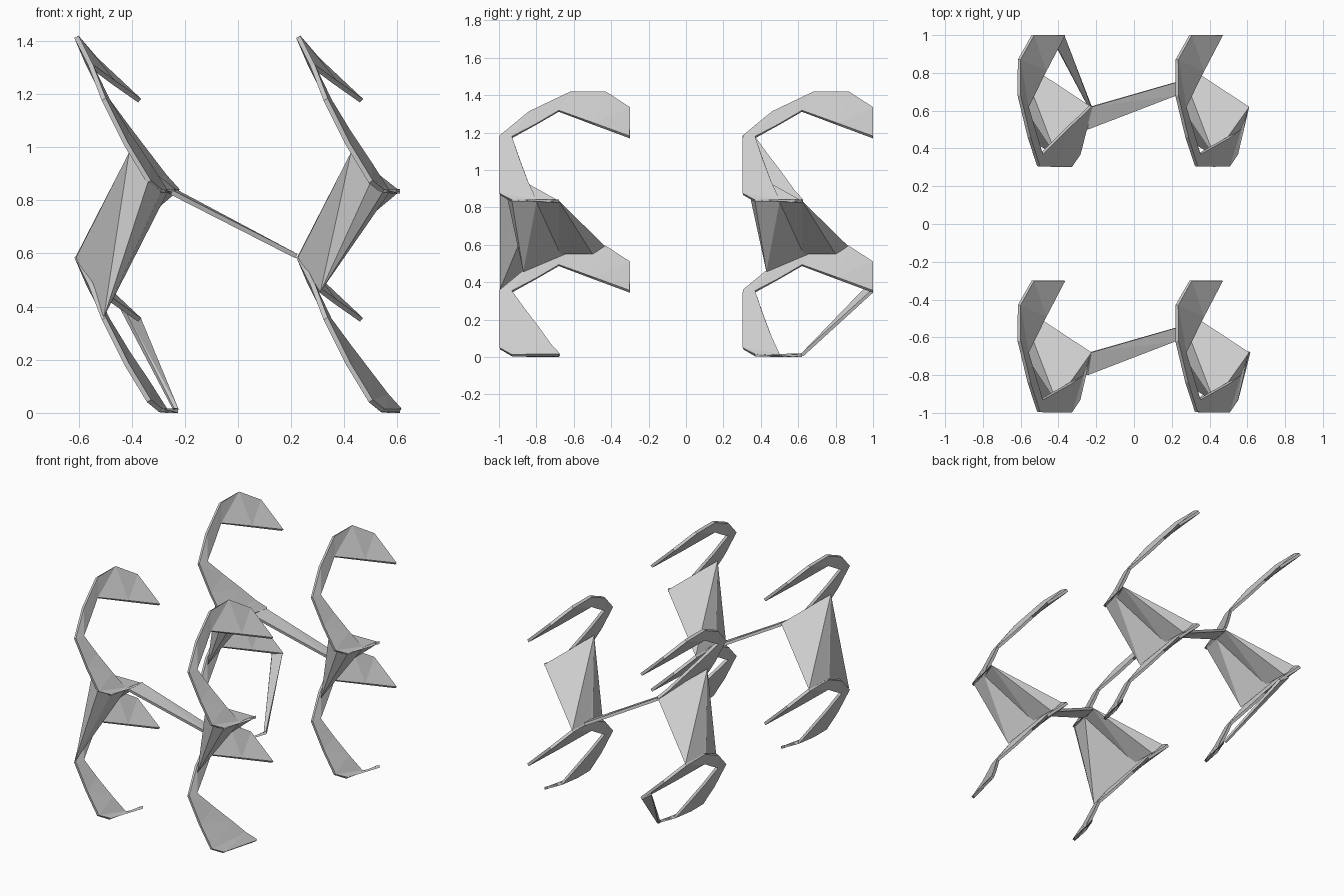
import bpy, bmesh
from mathutils import Vector

if "Cube" in bpy.data.objects:
    bpy.data.objects.remove(bpy.data.objects["Cube"])

STEP = Vector((0.835, 1.3, -0.825))   # spacing of the repeated lattice unit

# Twisted hook cross-sections: upper blade then lower blade, (outer, inner) edge
UPPER = [((-.535, -.3, 1.33), (-.37, -.3, 1.175)),
         ((-.608, -.43, 1.415), (-.47, -.49, 1.245)),
         ((-.608, -.62, 1.415), (-.565, -.68, 1.315)),
         ((-.555, -.84, 1.31), (-.53, -.80, 1.245)),
         ((-.505, -.995, 1.18), (-.49, -.93, 1.175))]
LOWER_FULL = [((-.42, -.995, 1.01), (-.42, -.86, 1.08)),
              ((-.335, -.995, .87), (-.34, -.78, .975)),
              ((-.29, -.93, .834), (-.275, -.72, .89)),
              ((-.225, -.68, .834), (-.23, -.675, .84))]
LOWER_CUT = [((-.42, -.995, 1.01), (-.42, -.89, 1.06)),
             ((-.335, -.995, .87), (-.34, -.845, .94)),
             ((-.29, -.93, .834), (-.27, -.80, .834)),
             ((-.235, -.70, .834), (-.225, -.68, .834))]

# Web joining the upper hook's foot to the lower hook's crown: core and flange
CORE = [(-.41, -.94, .98), (-.335, -.96, .87), (-.29, -.93, .83),
        (-.265, -.80, .83), (-.61, -.64, .585), (-.60, -.55, .59),
        (-.565, -.68, .55), (-.525, -.87, .455)]
FLANGE = [(-.41, -.94, .98), (-.265, -.80, .83), (-.225, -.68, .835),
          (-.61, -.62, .59), (-.605, -.43, .59), (-.57, -.50, .55),
          (-.565, -.68, .55)]
CORE_EXTRA = [(-.335, -.995, .88), (-.505, -.995, .36)]


def make(name, bm):
    bmesh.ops.recalc_face_normals(bm, faces=bm.faces)
    me = bpy.data.meshes.new(name)
    bm.to_mesh(me)
    bm.free()
    ob = bpy.data.objects.new(name, me)
    bpy.context.collection.objects.link(ob)
    return ob


def strip(name, pairs, shift):
    bm = bmesh.new()
    rows = [[bm.verts.new(Vector(p) + shift) for p in pair] for pair in pairs]
    for (a, b), (c, d) in zip(rows, rows[1:]):
        bm.faces.new((a, b, d))
        bm.faces.new((a, d, c))
    mod = make(name, bm).modifiers.new("thickness", 'SOLIDIFY')
    mod.thickness = 0.018
    mod.offset = 0


def hull(name, points, shift):
    bm = bmesh.new()
    for p in points:
        bm.verts.new(Vector(p) + shift)
    bmesh.ops.convex_hull(bm, input=bm.verts)
    loose = [v for v in bm.verts if not v.link_faces]
    bmesh.ops.delete(bm, geom=loose, context='VERTS')
    make(name, bm)


# Four columns: two hooks and one two-part web each
for i in range(2):
    for j in range(2):
        base = Vector((i * STEP.x, j * STEP.y, 0))
        top = LOWER_FULL if (i, j) == (0, 1) else LOWER_CUT
        foot = LOWER_FULL if (i, j) == (1, 0) else LOWER_CUT
        strip("upper_hook", UPPER + top, base)
        strip("lower_hook", UPPER + foot, base + Vector((0, 0, STEP.z)))
        hull("web_core", CORE + (CORE_EXTRA if (i, j) == (0, 0) else []), base)
        hull("web_flange", FLANGE, base)

# Flat bridges between left and right columns
for j in range(2):
    strip("bridge", [((-.23, -.68, .83), (-.25, -.80, .83)),
                     ((.22, -.55, .59), (.22, -.62, .59))],
          Vector((0, j * STEP.y, 0)))

# Thin tapering brace closing the lower back left hook
strip("brace", [((-.225, .62, .01), (-.24, .62, .01)),
                ((-.37, .995, .35), (-.44, .995, .40))], Vector())
